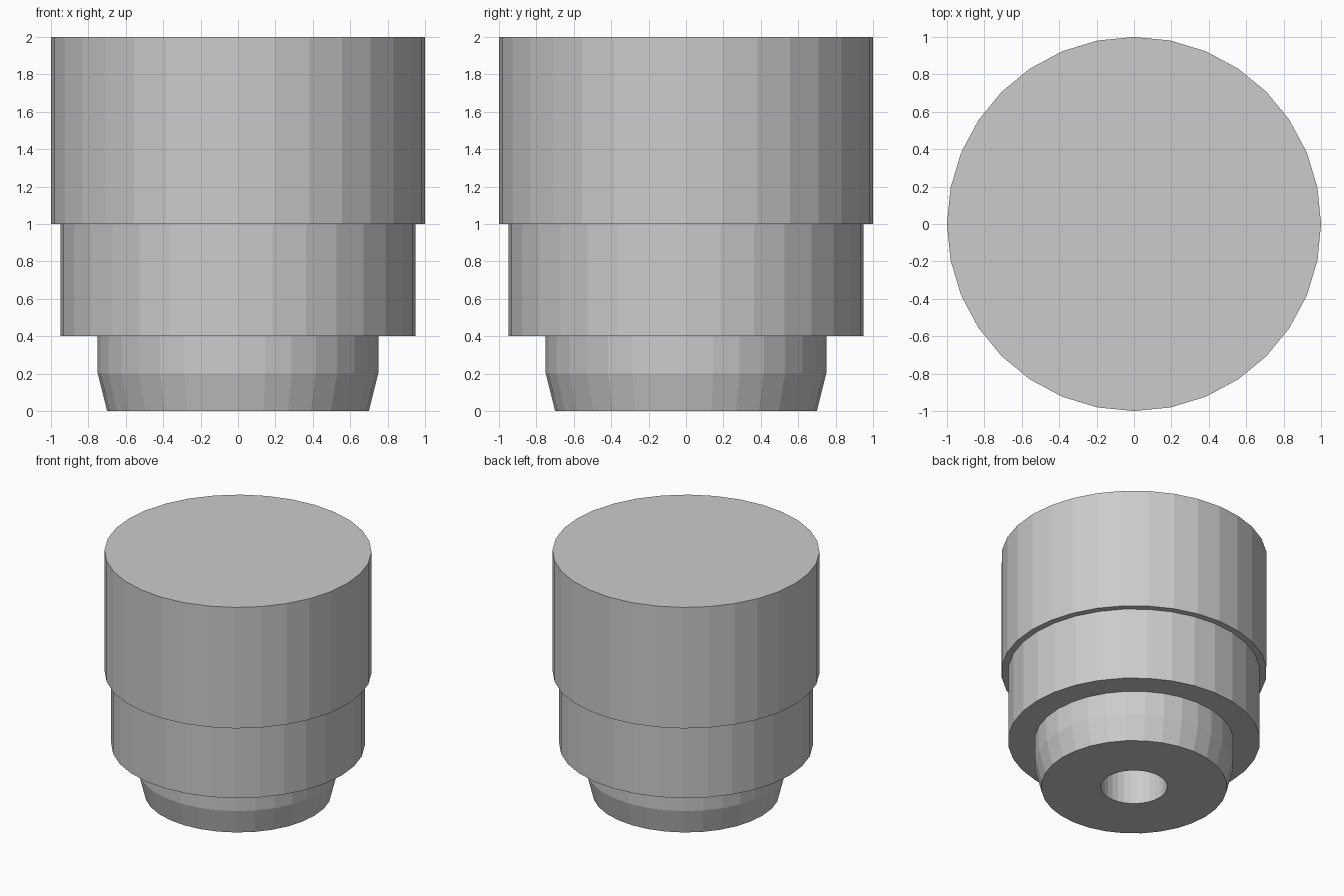
import bpy
import bmesh
from math import sin, cos, tau

if "Cube" in bpy.data.objects:
    bpy.data.objects.remove(bpy.data.objects["Cube"])

SIDES = 32


def lathe(name, profile):
    """Spin an (radius, height) profile around z; close both ends with flat caps."""
    bm = bmesh.new()
    rings = [[bm.verts.new((r * cos(tau * i / SIDES), r * sin(tau * i / SIDES), z))
              for i in range(SIDES)] for r, z in profile]
    for a, b in zip(rings, rings[1:]):
        for i in range(SIDES):
            j = (i + 1) % SIDES
            bm.faces.new((a[i], a[j], b[j], b[i]))
    bm.faces.new(rings[0])
    bm.faces.new(rings[-1])
    bmesh.ops.recalc_face_normals(bm, faces=bm.faces)
    mesh = bpy.data.meshes.new(name)
    bm.to_mesh(mesh)
    bm.free()
    obj = bpy.data.objects.new(name, mesh)
    bpy.context.collection.objects.link(obj)
    return obj


# Stepped round plug: blind bore, tapered foot, neck, collar and head
lathe("stepped_plug", [
    (0.25, 1.0), (0.25, 0.0),   # bore in the underside
    (0.70, 0.0), (0.75, 0.2),   # tapered foot
    (0.75, 0.4), (0.95, 0.4),   # neck and collar underside
    (0.95, 1.0), (1.00, 1.0),   # collar and head underside
    (1.00, 2.0),                # head with flat top
])
